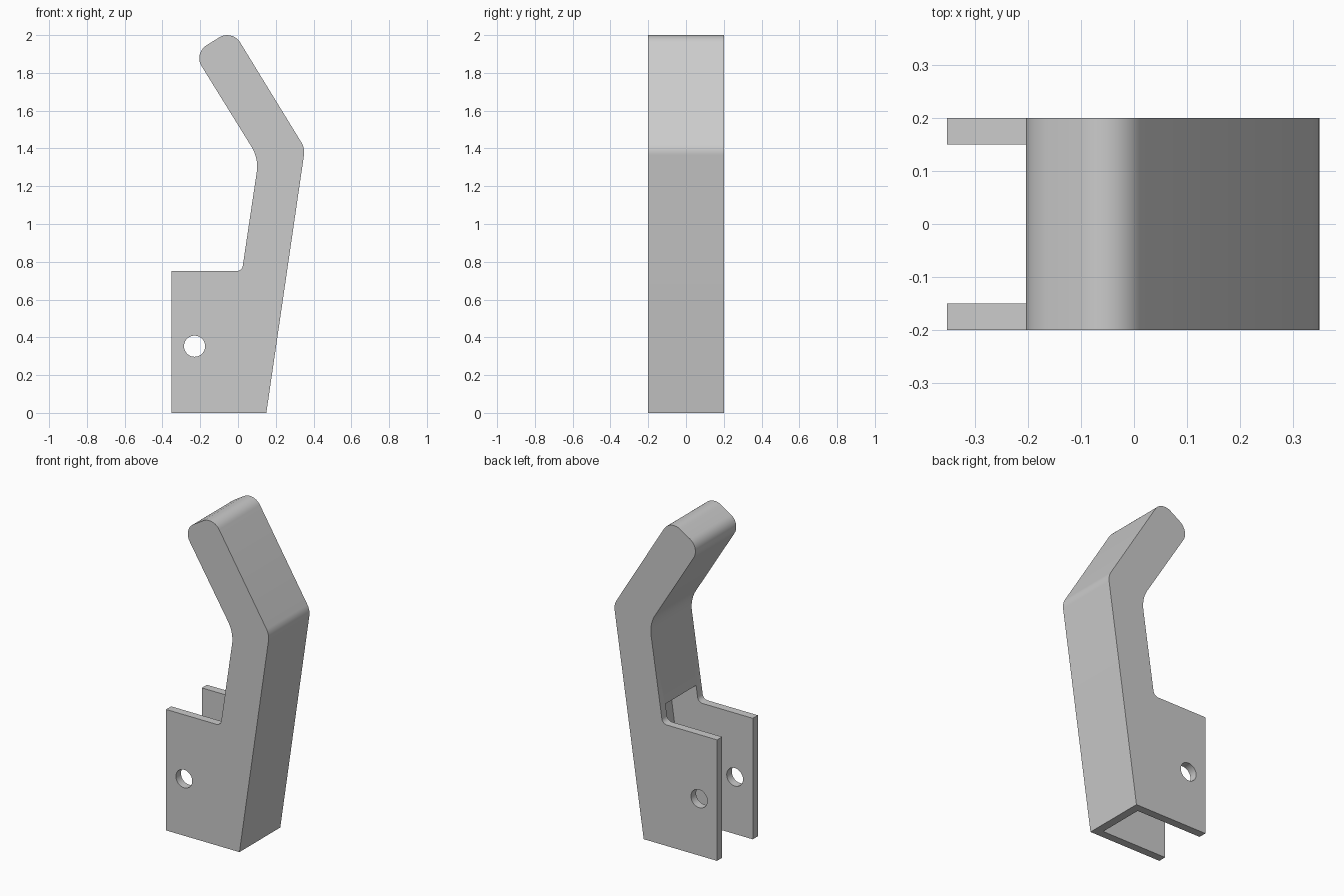
import bpy, bmesh, math
from mathutils import Vector

if "Cube" in bpy.data.objects:
    bpy.data.objects.remove(bpy.data.objects["Cube"])


def rounded(points, seg=10):
    """Turn (x, z, radius) corners into a filleted outline."""
    out = []
    n = len(points)
    for i, (x, z, r) in enumerate(points):
        p = Vector((x, z))
        if r == 0:
            out.append(p)
            continue
        a = (Vector(points[i - 1][:2]) - p).normalized()
        b = (Vector(points[(i + 1) % n][:2]) - p).normalized()
        half = a.angle(b) / 2
        centre = p + (a + b).normalized() * (r / math.sin(half))
        start = p + a * (r / math.tan(half)) - centre
        end = p + b * (r / math.tan(half)) - centre
        sweep = start.angle(end)
        for k in range(seg + 1):
            t = k / seg
            v = (start * math.sin((1 - t) * sweep) + end * math.sin(t * sweep)) / math.sin(sweep)
            out.append(centre + v)
    return out


def extrude(name, outline, half_width):
    """Extrude an xz outline symmetrically along y."""
    bm = bmesh.new()
    face = bm.faces.new([bm.verts.new((p[0], -half_width, p[1])) for p in outline])
    res = bmesh.ops.extrude_face_region(bm, geom=[face])
    verts = [g for g in res["geom"] if isinstance(g, bmesh.types.BMVert)]
    bmesh.ops.translate(bm, verts=verts, vec=(0, 2 * half_width, 0))
    bmesh.ops.recalc_face_normals(bm, faces=bm.faces)
    mesh = bpy.data.meshes.new(name)
    bm.to_mesh(mesh)
    bm.free()
    obj = bpy.data.objects.new(name, mesh)
    bpy.context.collection.objects.link(obj)
    return obj


def cut(obj, cutter):
    cutter.hide_render = True
    mod = obj.modifiers.new("cut", 'BOOLEAN')
    mod.operation = 'DIFFERENCE'
    mod.solver = 'EXACT'
    mod.object = cutter
    bpy.context.view_layer.objects.active = obj
    bpy.ops.object.modifier_apply(modifier=mod.name)
    bpy.data.objects.remove(cutter, do_unlink=True)


# Bent lever body with its rectangular mounting base
lever = extrude("lever_handle", rounded([
    (-0.353, 0, 0), (0.15, 0, 0),
    (0.3545, 1.401, 0.1), (-0.031, 2.03, 0.08),
    (-0.235, 1.904, 0.08), (0.11, 1.347, 0.2),
    (0.021, 0.75, 0.035), (-0.353, 0.75, 0)]), 0.2)

# Slot between the two side plates, open below and to the left
slope, wall = 0.146, 0.051
slot = [(-0.6, -0.2), (0.15 - wall - 0.2 * slope, -0.2),
        (0.15 - wall + 0.85 * slope, 0.85), (-0.6, 0.85)]
cut(lever, extrude("slot_cutter", slot, 0.15))

# Pivot hole through both plates
hole = [(-0.23 + 0.056 * math.cos(a), 0.353 + 0.056 * math.sin(a))
        for a in (2 * math.pi * k / 40 for k in range(40))]
cut(lever, extrude("hole_cutter", hole, 0.4))

lever.select_set(True)
bpy.context.view_layer.objects.active = lever
bpy.ops.object.shade_smooth_by_angle(angle=math.radians(30))
